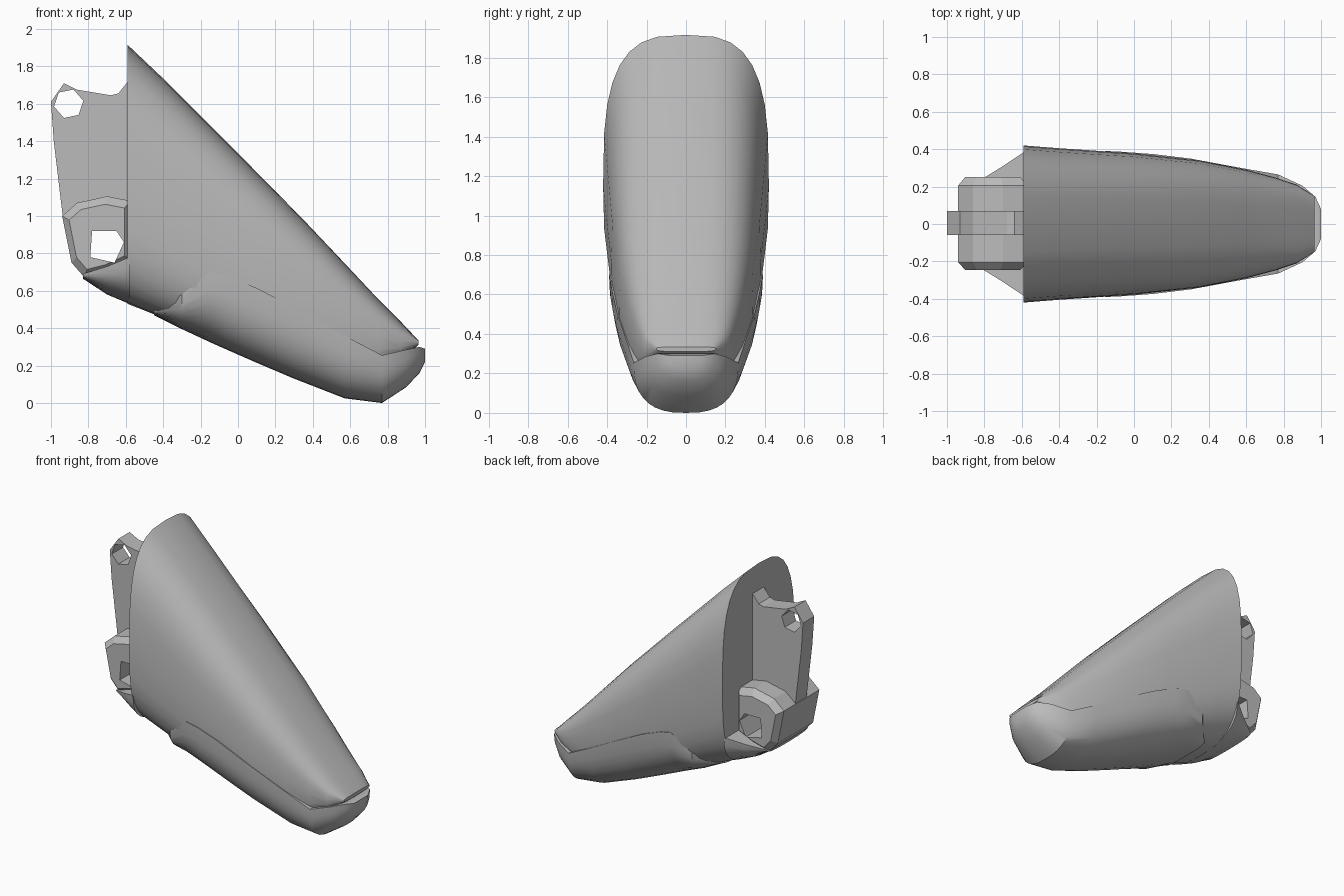
import bpy, bmesh
from math import cos, sin, pi, radians

if "Cube" in bpy.data.objects:
    bpy.data.objects.remove(bpy.data.objects["Cube"])

grey = bpy.data.materials.new("mid grey")
grey.use_nodes = True
grey.diffuse_color = (0.5, 0.5, 0.5, 1)
grey.node_tree.nodes["Principled BSDF"].inputs["Base Color"].default_value = (0.5, 0.5, 0.5, 1)


def loft(name, rings, smooth=None):
    """Skin a list of equal-length rings and cap both ends."""
    bm = bmesh.new()
    rows = [[bm.verts.new(p) for p in ring] for ring in rings]
    n = len(rows[0])
    for a, b in zip(rows, rows[1:]):
        for i in range(n):
            j = (i + 1) % n
            bm.faces.new((a[i], a[j], b[j], b[i]))
    bm.faces.new(rows[0])
    bm.faces.new(rows[-1])
    bmesh.ops.recalc_face_normals(bm, faces=bm.faces)
    mesh = bpy.data.meshes.new(name)
    bm.to_mesh(mesh)
    bm.free()
    mesh.materials.append(grey)
    obj = bpy.data.objects.new(name, mesh)
    bpy.context.collection.objects.link(obj)
    if smooth:
        bpy.ops.object.select_all(action="DESELECT")
        obj.select_set(True)
        bpy.context.view_layer.objects.active = obj
        bpy.ops.object.shade_smooth_by_angle(angle=radians(smooth))
    return obj


def power(v, n):
    return (1 if v >= 0 else -1) * abs(v) ** (2 / n)


def section(x, low, mid, high, width, n=3.1, count=32):
    """Rounded-box cross-section across the body."""
    ring = []
    for i in range(count):
        a = 2 * pi * i / count
        s = power(sin(a), n)
        ring.append((x, width * power(cos(a), n), mid + s * (high - mid if s > 0 else mid - low)))
    return ring


def trough(x, low, rim, width, n=2.6, count=18):
    """U-shaped cross-section with a flat top."""
    return [(x, width * power(cos(pi * i / count), n),
             rim - (rim - low) * power(sin(pi * i / count), n)) for i in range(count + 1)]


def slab(name, outline, levels):
    """Extrude an x-z outline along y; each level is (y, scale about its middle)."""
    cx = sum(p[0] for p in outline) / len(outline)
    cz = sum(p[1] for p in outline) / len(outline)
    return loft(name, [[(cx + (x - cx) * s, y, cz + (z - cz) * s) for x, z in outline]
                       for y, s in levels])


def drill(target, name, outline):
    cutter = slab(name, outline, [(-0.4, 1), (0.4, 1)])
    cutter.hide_render = True
    cutter.display_type = "WIRE"
    cut = target.modifiers.new(name, "BOOLEAN")
    cut.operation = "DIFFERENCE"
    cut.solver = "EXACT"
    cut.object = cutter
    # Bake the cut, then drop the cutter
    bpy.context.view_layer.update()
    baked = bpy.data.meshes.new_from_object(target.evaluated_get(bpy.context.evaluated_depsgraph_get()))
    target.modifiers.clear()
    target.data = baked
    bpy.data.objects.remove(cutter)


# Tapering main shell with a flat back
loft("main_shell", [section(*s) for s in (
    (-0.59, 0.53, 1.15, 1.915, 0.42), (-0.4, 0.455, 1.0, 1.735, 0.405),
    (0.0, 0.29, 0.76, 1.335, 0.378), (0.35, 0.13, 0.56, 0.98, 0.34),
    (0.6, 0.1, 0.43, 0.715, 0.29), (0.75, 0.15, 0.36, 0.555, 0.25),
    (0.87, 0.23, 0.33, 0.435, 0.21), (0.965, 0.31, 0.325, 0.335, 0.15))], 35)

# Lower cover wrapping the underside and the nose
loft("lower_cover", [trough(*s) for s in (
    (-0.45, 0.47, 0.495, 0.2), (-0.3, 0.395, 0.58, 0.36), (-0.15, 0.325, 0.7, 0.39),
    (-0.06, 0.285, 0.68, 0.386), (0.1, 0.215, 0.615, 0.374), (0.3, 0.13, 0.51, 0.35),
    (0.57, 0.025, 0.36, 0.3), (0.77, 0.0, 0.255, 0.265), (0.9, 0.085, 0.285, 0.205),
    (0.97, 0.16, 0.3, 0.145), (1.0, 0.22, 0.29, 0.08))], 35)

# Flat-topped tail under the hinge
loft("hinge_tail", [trough(*s) for s in (
    (-0.58, 0.53, 0.78, 0.39), (-0.7, 0.58, 0.73, 0.31), (-0.83, 0.665, 0.69, 0.23))], 35)

# Chamfered hinge barrel with a hole through it
barrel = slab("hinge_barrel", [
    (-0.94, 1.0), (-0.86, 1.07), (-0.7, 1.105), (-0.57, 1.08),
    (-0.57, 0.76), (-0.7, 0.7), (-0.82, 0.67), (-0.89, 0.75)],
    [(-0.245, 0.8), (-0.205, 1), (0.205, 1), (0.25, 0.8)])
drill(barrel, "barrel_hole", [
    (-0.78, 0.92), (-0.65, 0.92), (-0.61, 0.86), (-0.66, 0.75), (-0.79, 0.78)])

# Upright centre plate with an eye near its top
plate = slab("centre_plate", [
    (-0.58, 1.73), (-0.64, 1.655), (-0.68, 1.645), (-0.86, 1.675), (-0.93, 1.71),
    (-1.0, 1.61), (-0.985, 1.4), (-0.935, 0.98), (-0.58, 0.98)], [(-0.06, 1), (0.07, 1)])
drill(plate, "eye_hole", [
    (-0.905 + 0.08 * cos(a * pi / 3 + 0.2), 1.6 + 0.08 * sin(a * pi / 3 + 0.2)) for a in range(6)])
